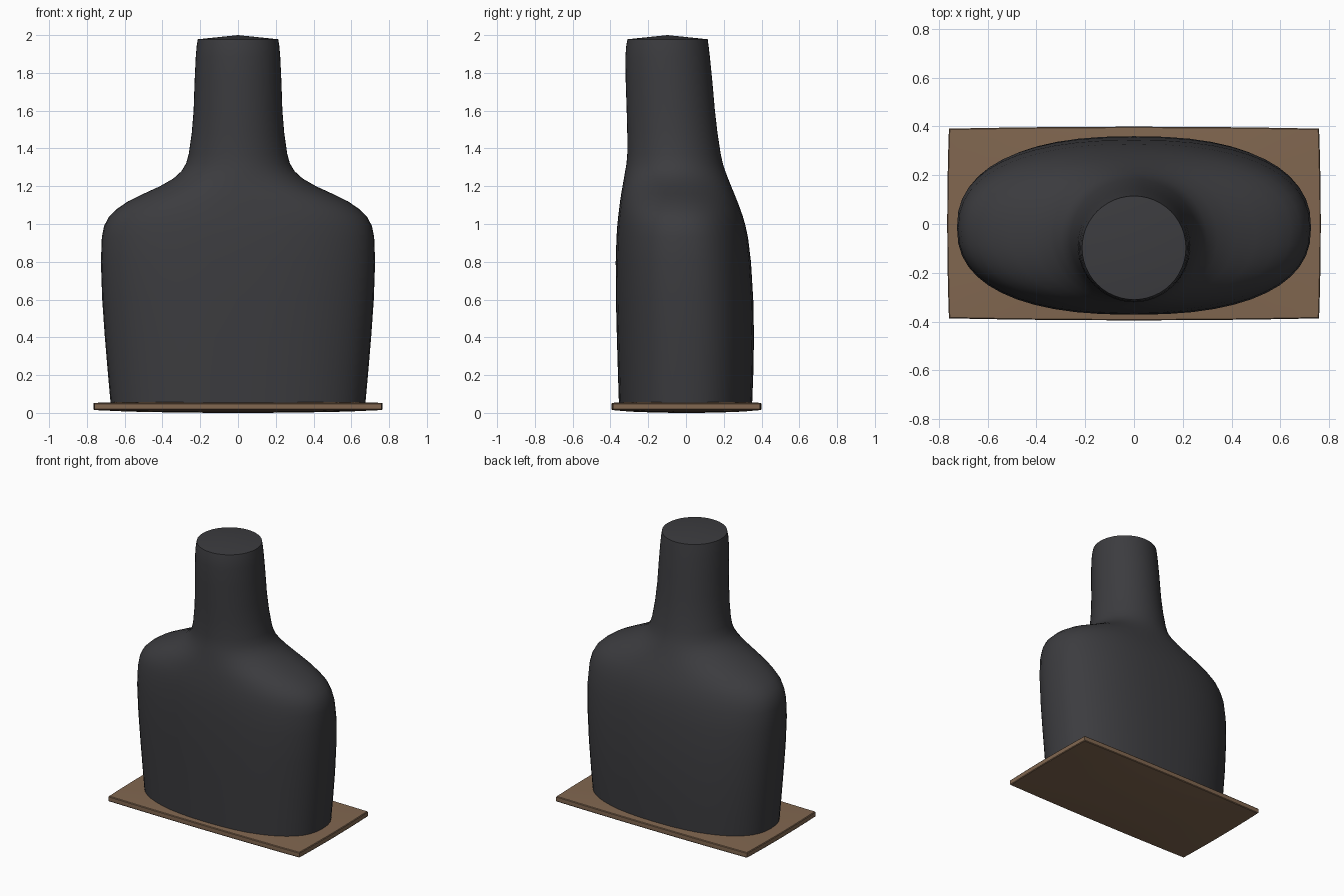
import bpy, bmesh
from math import sin, cos, pi, copysign

if "Cube" in bpy.data.objects:
    bpy.data.objects.remove(bpy.data.objects["Cube"])


def finish(name, bm, color, angle):
    bmesh.ops.recalc_face_normals(bm, faces=bm.faces)
    mesh = bpy.data.meshes.new(name)
    bm.to_mesh(mesh)
    bm.free()
    obj = bpy.data.objects.new(name, mesh)
    bpy.context.collection.objects.link(obj)
    mat = bpy.data.materials.new(name + "_material")
    mat.diffuse_color = color
    mat.use_nodes = True
    mat.node_tree.nodes["Principled BSDF"].inputs["Base Color"].default_value = mat.diffuse_color
    mesh.materials.append(mat)
    bpy.ops.object.select_all(action='DESELECT')
    obj.select_set(True)
    bpy.context.view_layer.objects.active = obj
    bpy.ops.object.shade_smooth_by_angle(angle=angle)
    return obj


# Torso and neck: (z, half width, back-most y, front-most y, roundness power)
SECTIONS = [
    (0.045, .674, .35, -.355, 2.4), (0.20, .688, .356, -.36, 2.4),
    (0.40, .705, .36, -.366, 2.4), (0.60, .719, .356, -.371, 2.4),
    (0.80, .726, .344, -.372, 2.4), (0.93, .721, .328, -.368, 2.35),
    (0.99, .709, .315, -.364, 2.3), (1.04, .682, .301, -.359, 2.3),
    (1.08, .641, .287, -.354, 2.25), (1.12, .582, .272, -.349, 2.2),
    (1.16, .500, .256, -.343, 2.15), (1.20, .413, .239, -.336, 2.1),
    (1.24, .343, .223, -.329, 2.05), (1.28, .299, .208, -.322, 2),
    (1.32, .275, .195, -.315, 2), (1.37, .261, .184, -.311, 2),
    (1.48, .245, .167, -.311, 2), (1.60, .235, .153, -.314, 2),
    (1.75, .230, .140, -.319, 2), (1.88, .224, .127, -.321, 2),
    (1.94, .219, .120, -.317, 2), (1.978, .213, .115, -.310, 2),
]
SIDES = 48
bm = bmesh.new()
rings = []
for z, hw, back, front, power in SECTIONS:
    cy, hy = (back + front) / 2, (back - front) / 2
    ring = []
    for i in range(SIDES):
        c, s = cos(2 * pi * i / SIDES), sin(2 * pi * i / SIDES)
        x = hw * copysign(abs(c) ** (2 / power), c)
        y = cy + hy * copysign(abs(s) ** (2 / power), s)
        ring.append(bm.verts.new((x, y, z)))
    rings.append(ring)
for lo, hi in zip(rings, rings[1:]):
    for i in range(SIDES):
        j = (i + 1) % SIDES
        bm.faces.new((lo[i], lo[j], hi[j], hi[i]))
# Closed bottom and shallow cone cap on the neck
bm.faces.new(rings[0])
tip = bm.verts.new((0, -.098, 2.0))
for i in range(SIDES):
    bm.faces.new((rings[-1][i], rings[-1][(i + 1) % SIDES], tip))
finish("torso_form", bm, (0.045, 0.045, 0.05, 1), 0.7)

# Base board: softened edges and a very slight outward bulge
bm = bmesh.new()
bmesh.ops.create_cube(bm, size=2)
bmesh.ops.subdivide_edges(bm, edges=bm.edges[:], cuts=7, use_grid_fill=True)
for v in bm.verts:
    x, y, z = v.co
    rim = max(abs(x), abs(y)) > .99
    v.co.x = x * (.759 + .007 * (1 - y * y))
    v.co.y = y * (.389 + .008 * (1 - x * x)) + .002
    half = .019 if rim else .022 + .007 * (1 - x * x) * (1 - y * y)
    if rim and abs(z) > .99:
        v.co.x *= .995
        v.co.y *= .99
    v.co.z = .034 + z * half
    if not rim and z < 0:
        v.co.z -= .005 * (1 - x * x) * (1 - y * y)
finish("base_board", bm, (0.22, 0.135, 0.08, 1), 0.5)
